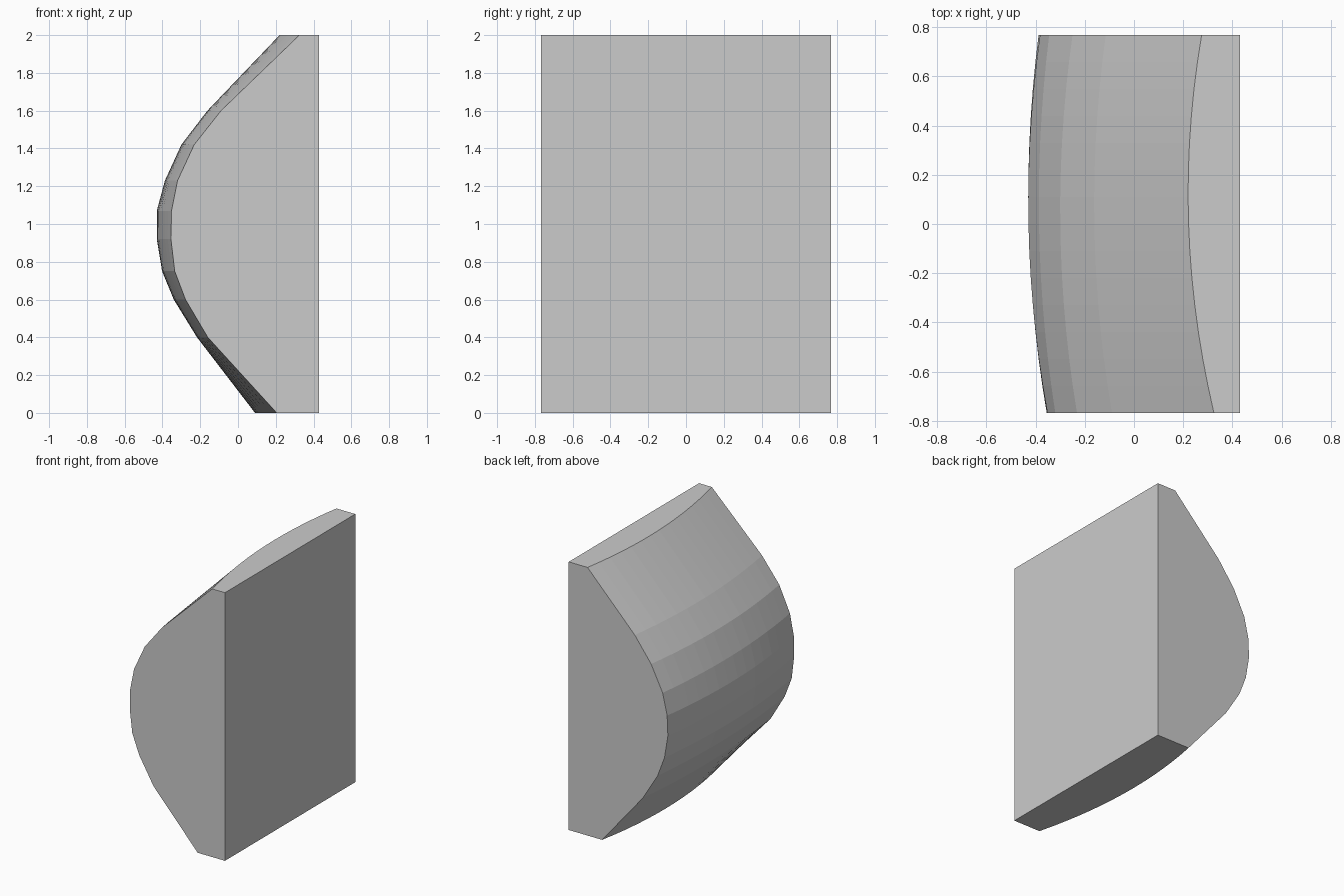
import bpy, bmesh

if "Cube" in bpy.data.objects:
    bpy.data.objects.remove(bpy.data.objects["Cube"])

HALF, BACK = 0.768, 0.43
# height, then surface x at the front end, at the crown line and at the rear end
PROFILE = [
    (0.00, 0.205, 0.090, 0.155), (0.40, -0.160, -0.217, -0.180),
    (0.60, -0.278, -0.340, -0.303), (0.75, -0.335, -0.402, -0.360),
    (0.92, -0.355, -0.430, -0.388), (1.07, -0.352, -0.430, -0.382),
    (1.23, -0.320, -0.387, -0.345), (1.42, -0.232, -0.300, -0.250),
    (1.60, -0.090, -0.162, -0.115), (2.00, 0.325, 0.220, 0.275),
]
STATIONS = (-HALF, 0.1, HALF)
STEPS = 14


def blend(y, values):
    """Quadratic curve through the three stations."""
    total = 0
    for i, v in enumerate(values):
        for j, s in enumerate(STATIONS):
            if j != i:
                v *= (y - s) / (STATIONS[i] - s)
        total += v
    return total


# Bulged block: loft closed sections along y, with a flat back
bm = bmesh.new()
rings = []
for k in range(STEPS + 1):
    y = -HALF + 2 * HALF * k / STEPS
    pts = [(blend(y, p[1:]), y, p[0]) for p in PROFILE]
    pts += [(BACK, y, 2.0), (BACK, y, 0.0)]
    rings.append([bm.verts.new(p) for p in pts])

n = len(rings[0])
for a, b in zip(rings, rings[1:]):
    for i in range(n):
        j = (i + 1) % n
        bm.faces.new((a[i], a[j], b[j], b[i]))
bm.faces.new(rings[0])
bm.faces.new(rings[-1])
bmesh.ops.recalc_face_normals(bm, faces=bm.faces)

mesh = bpy.data.meshes.new("bulged_block")
bm.to_mesh(mesh)
bm.free()
block = bpy.data.objects.new("bulged_block", mesh)
bpy.context.collection.objects.link(block)
